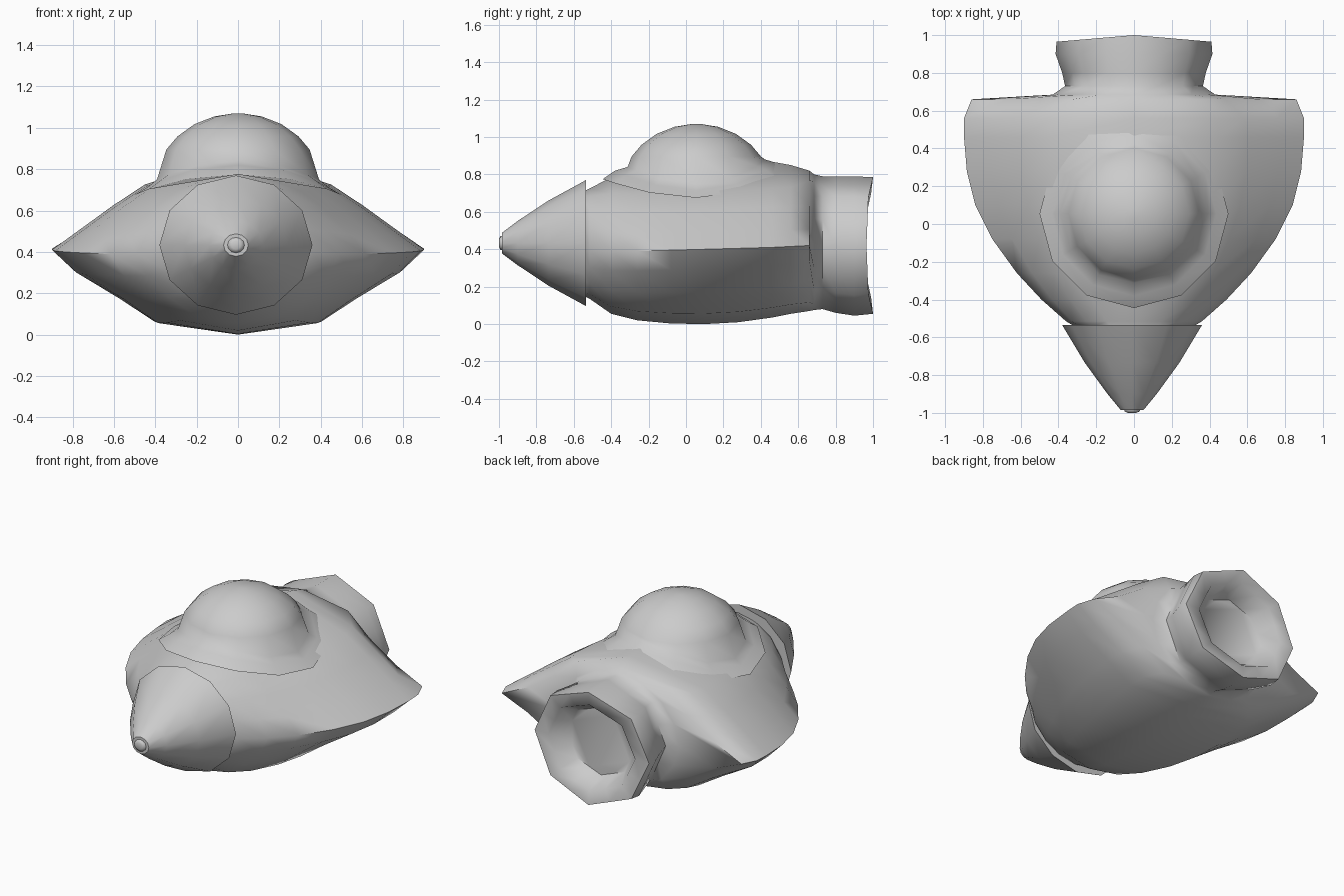
import bpy, math

if "Cube" in bpy.data.objects:
    bpy.data.objects.remove(bpy.data.objects["Cube"])

# Upper quarter outlines as fractions of half width and height
ROUND = [(0, 1), (.38, .92), (.71, .71), (.92, .38), (1, 0)]
OCT = [(0, 1), (.354, .854), (.707, .707), (.854, .354), (1, 0)]
THIN = [(0, 1), (.38, .87), (.56, .53), (.78, .22), (1, 0)]
WING_TOP = [(0, 1), (.5, .69), (.67, .47), (.86, .20), (1, 0)]
WING_LOW = [(0, 1), (.46, .86), (.65, .58), (.88, .27), (1, 0)]


def mix(a, b, t):
    return [(p[0] + (q[0] - p[0]) * t, p[1] + (q[1] - p[1]) * t) for p, q in zip(a, b)]


def section(y, w, zc, zt, zb, base, t, bow=0):
    up, low = mix(base, WING_TOP, t), mix(base, WING_LOW, t)
    half = [(x * w, zc + h * (zt - zc)) for x, h in up]
    half += [(x * w, zc - h * (zc - zb)) for x, h in reversed(low[:-1])]
    loop = half + [(-x, z) for x, z in reversed(half[1:-1])]
    return [(x, y - bow * abs(x) / w, z) for x, z in loop]


def loft(name, rings, angle):
    n = len(rings[0])
    verts = [v for r in rings for v in r]
    faces = [(i * n + j, i * n + (j + 1) % n, (i + 1) * n + (j + 1) % n, (i + 1) * n + j)
             for i in range(len(rings) - 1) for j in range(n)]
    faces += [tuple(reversed(range(n))), tuple(range(len(verts) - n, len(verts)))]
    mesh = bpy.data.meshes.new(name)
    mesh.from_pydata(verts, [], faces)
    ob = bpy.data.objects.new(name, mesh)
    bpy.context.collection.objects.link(ob)
    bpy.context.view_layer.objects.active = ob
    bpy.ops.object.select_all(action='DESELECT')
    ob.select_set(True)
    bpy.ops.object.mode_set(mode='EDIT')
    bpy.ops.mesh.select_all(action='SELECT')
    bpy.ops.mesh.normals_make_consistent(inside=False)
    bpy.ops.object.mode_set(mode='OBJECT')
    bpy.ops.object.shade_smooth_by_angle(angle=math.radians(angle))
    return ob


def circle(r, n):
    return [(r * math.sin(2 * math.pi * k / n), r * math.cos(2 * math.pi * k / n)) for k in range(n)]


# Hull with swept wings, narrowing to a neck and hollow octagonal exhaust
stations = [
    (-.545, .31, .42, .71, .15, ROUND, 0),
    (-.515, .36, .395, .725, .135, ROUND, .2),
    (-.40, .49, .39, .785, .055, ROUND, .6),
    (-.26, .62, .39, .81, .02, ROUND, .85),
    (-.08, .75, .395, .83, .003, ROUND, 1),
    (.10, .84, .40, .85, 0, ROUND, 1),
    (.28, .885, .405, .86, .01, ROUND, 1),
    (.46, .90, .41, .868, .035, ROUND, 1),
    (.56, .90, .415, .85, .055, THIN, .8),
    (.66, .86, .42, .82, .07, THIN, 0),
    (.685, .43, .43, .80, .075, ROUND, .1),
    (.73, .365, .43, .79, .08, OCT, 0),
    (.80, .38, .425, .79, .06, OCT, 0),
    (.90, .415, .42, .79, .045, OCT, 0),
    (1.0, .41, .42, .785, .055, OCT, 0, .035),
    (.99, .31, .42, .70, .14, OCT, 0, .025),
    (.87, .24, .42, .64, .20, OCT, 0),
]
loft("hull_with_wings_and_exhaust", [section(*s) for s in stations], 62)

# Nose cone with a small blunt tip
nose = [(-.535, .37), (-.735, .25), (-.90, .13), (-.985, .06)]
loft("nose_cone", [[(x - .01, y, z * .91 + .433) for x, z in circle(r, 12)] for y, r in nose], 35)
tip = [(-.98, .042), (-.992, .04), (-1.0, .022)]
loft("nose_tip", [[(x - .01, y, z * .91 + .433) for x, z in circle(r, 12)] for y, r in tip], 60)

# Canopy dome whose flared foot follows the hull from the low sides to the high ridge
rings = []
for r, z, shrink, rise in [(.50, .675, .0, .12), (.435, .715, .0, .125), (.392, .75, .025, .11)]:
    ring = []
    for x, y in circle(1, 12):
        s = r - shrink * y * y
        ring.append((x * s, y * s + .055, z + y * y * (rise + .02 * y)))
    rings.append(ring)
for a in map(math.radians, (30, 43, 58, 73, 86)):
    rings.append([(x, y + .055, .72 + .35 * math.sin(a)) for x, y in circle(.40 * math.cos(a), 12)])
loft("canopy_dome", rings, 60)
